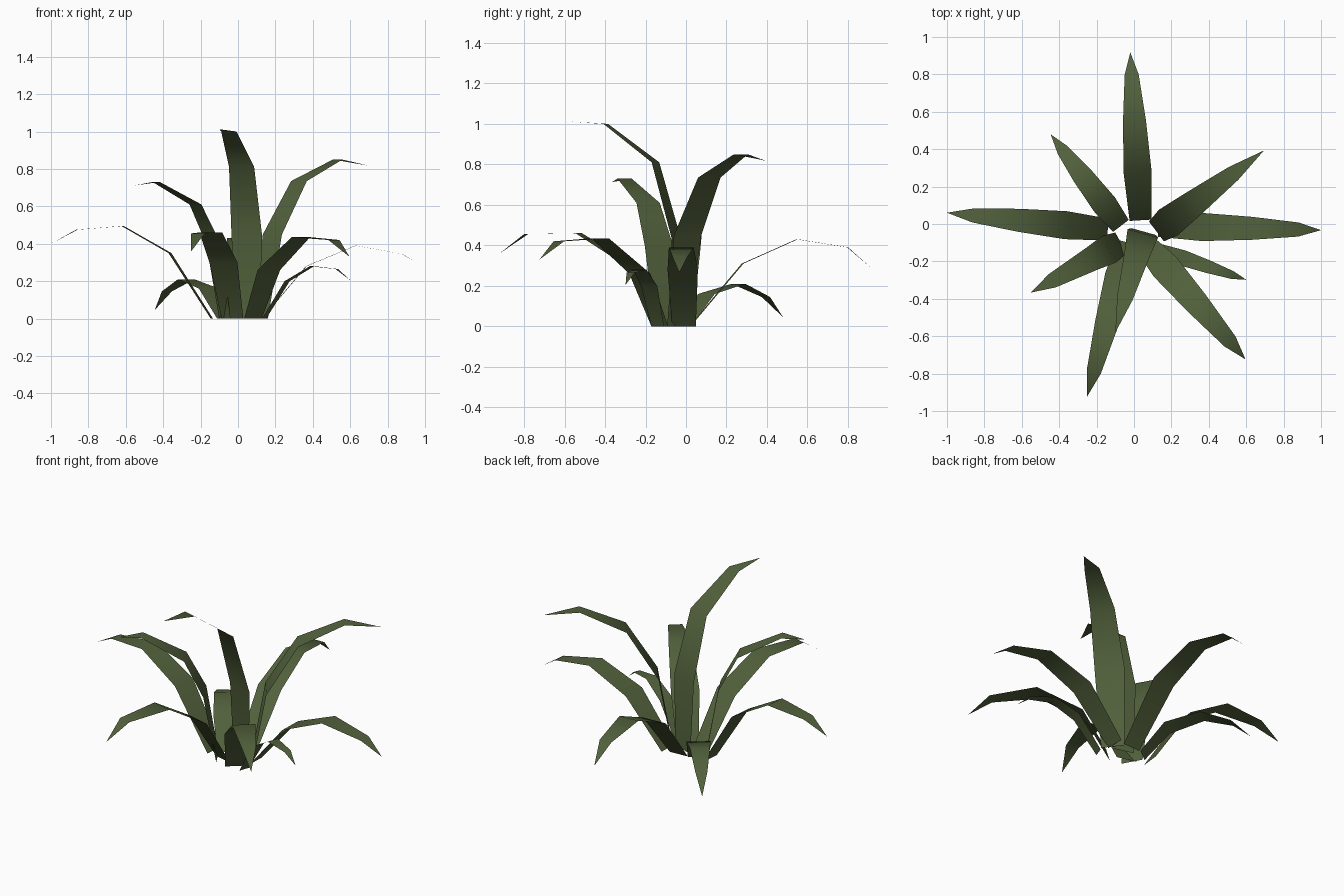
import bpy, math

# one leaf green
green = bpy.data.materials.new("leaf_green")
green.diffuse_color = (0.085, 0.12, 0.045, 1)

# relative widths from base, through three bends, to the pointed tip
TAPER = (0.78, 1.0, 0.82, 0.5, 0.0)


def leaf(name, base, azimuth, width, path):
    """Ribbon leaf: path holds (distance outward, height) for three bends and the tip."""
    a = math.radians(azimuth)
    dx, dy = math.cos(a), math.sin(a)
    verts, faces = [], []
    for (d, z), t in zip([(0, 0)] + path, TAPER):
        cx, cy, h = base[0] + d * dx, base[1] + d * dy, width * t / 2
        if h == 0:
            verts.append((cx, cy, z))
        else:
            verts += [(cx + dy * h, cy - dx * h, z), (cx - dy * h, cy + dx * h, z)]
    for i in range(3):
        k = 2 * i
        faces.append((k, k + 2, k + 3, k + 1))
    faces.append((6, 8, 7))
    mesh = bpy.data.meshes.new(name)
    mesh.from_pydata(verts, [], faces)
    mesh.materials.append(green)
    mesh.polygons.foreach_set("use_smooth", [True] * len(faces))
    mesh.update()
    bpy.context.collection.objects.link(bpy.data.objects.new(name, mesh))


# upright leaves
leaf("tall_leaf", (0.05, -0.04), -105.5, 0.17,
     [(0.01, 0.44), (0.115, 0.81), (0.37, 1.0), (0.56, 1.012)])
leaf("right_back_leaf", (0.12, -0.04), 37, 0.17,
     [(0.08, 0.45), (0.258, 0.735), (0.517, 0.85), (0.72, 0.818)])
leaf("left_front_leaf", (-0.07, -0.10), 209, 0.16,
     [(0.07, 0.40), (0.18, 0.61), (0.42, 0.73), (0.55, 0.712)])

# long arching leaves
leaf("back_leaf", (0.035, 0.02), 93.5, 0.15,
     [(0.26, 0.31), (0.53, 0.43), (0.78, 0.39), (0.90, 0.285)])
leaf("right_leaf", (0.13, -0.01), -1.5, 0.15,
     [(0.235, 0.28), (0.5, 0.39), (0.75, 0.345), (0.87, 0.265)])
leaf("left_leaf", (-0.14, -0.03), 174, 0.15,
     [(0.225, 0.35), (0.48, 0.495), (0.725, 0.475), (0.865, 0.40)])
leaf("front_leaf", (-0.03, -0.10), -105, 0.155,
     [(0.185, 0.30), (0.445, 0.46), (0.715, 0.455), (0.85, 0.36)])
leaf("right_front_leaf", (0.08, -0.13), -49, 0.16,
     [(0.13, 0.26), (0.39, 0.435), (0.66, 0.42), (0.787, 0.33)])

# short drooping leaves
leaf("short_right_leaf", (0.14, -0.14), -19, 0.085,
     [(0.13, 0.20), (0.27, 0.28), (0.41, 0.265), (0.487, 0.205)])
leaf("short_back_left_leaf", (-0.07, -0.01), 127.5, 0.135,
     [(0.14, 0.16), (0.34, 0.21), (0.51, 0.145), (0.617, 0.045)])
